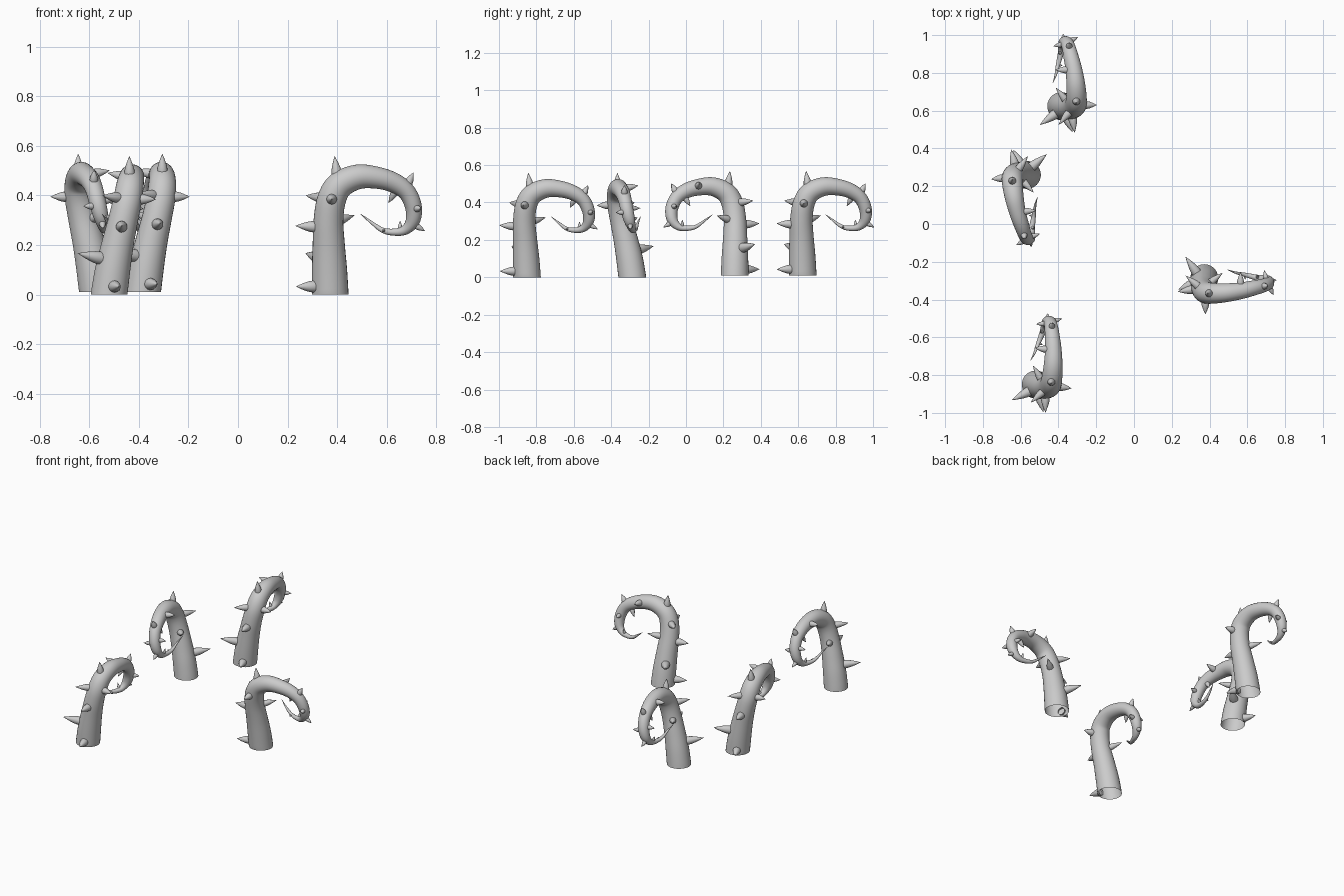
import bpy, bmesh, math
from mathutils import Vector

if "Cube" in bpy.data.objects:
    bpy.data.objects.remove(bpy.data.objects["Cube"])

# Tentacle centre line: forward, sideways (right), height, radius
PATH = [
    (0, 0, 0, .074), (-.003, .015, .1, .071), (-.006, .035, .2, .065),
    (-.007, .058, .3, .060), (.006, .075, .385, .058), (.04, .080, .443, .055),
    (.112, .077, .475, .050), (.192, .067, .471, .044), (.260, .052, .450, .040),
    (.309, .040, .414, .036), (.335, .028, .358, .034), (.335, .015, .305, .030),
    (.313, .005, .269, .022), (.277, -.003, .253, .016), (.216, -.018, .258, .011),
    (.164, -.030, .293, .006), (.123, -.045, .325, .001)]

# Thorns: position along path, direction (forward, right, up), length, radius
THORNS = [
    (.4, (-1, .4, 0), .075, .024), (1.35, (-.6, -.85, .2), .10, .026),
    (2.7, (-1, .15, .05), .073, .023), (2.85, (.107, -.085, .035), .078, .020),
    (4, (0, 1, 0), .057, .021), (4, (-.106, -.09, .015), .08, .021),
    (4.85, (-.12, 0, 1), .068, .021), (7, (0, -1, .2), .058, .019),
    (8.3, (-.5, -.2, -.85), .045, .015), (8.8, (.45, 0, .9), .042, .017),
    (10.2, (.4, .9, 0), .036, .014), (11.4, (.85, 0, -.5), .036, .013),
    (9.8, (-.2, -1, 0), .04, .014), (12.9, (0, -.3, 1), .03, .009),
    (14, (0, 1, 0), .015, .006)]


def sample(p):
    """Smooth point and radius at path position p."""
    i = min(int(p), len(PATH) - 2)
    t = p - i
    q = [PATH[min(max(i + k, 0), len(PATH) - 1)] for k in (-1, 0, 1, 2)]
    v = [.5 * (2 * b + (c - a) * t + (2 * a - 5 * b + 4 * c - d) * t ** 2
               + (3 * b - a - 3 * c + d) * t ** 3) for a, b, c, d in zip(*q)]
    return Vector((v[0], -v[1], v[2])), max(v[3], .0008)


def loft(bm, rings, sides):
    """Skin rings given as (centre, radius, axis u, axis v), closed at the far end."""
    prev = None
    for c, r, u, v in rings:
        ring = [bm.verts.new(c + r * (u * math.cos(a) + v * math.sin(a)))
                for a in (2 * math.pi * k / sides for k in range(sides))]
        if prev:
            for k in range(sides):
                j = (k + 1) % sides
                bm.faces.new((prev[k], prev[j], ring[j], ring[k]))
        prev = ring
    bm.faces.new(prev)


def finish(bm, name):
    for f in bm.faces:
        f.smooth = True
    mesh = bpy.data.meshes.new(name)
    bm.to_mesh(mesh)
    bm.free()
    return mesh


# Curling body, open underneath
bm = bmesh.new()
STEPS = (len(PATH) - 1) * 5
rings, u = [], Vector((1, 0, 0))
for s in range(STEPS + 1):
    p = s / 5
    c, r = sample(p)
    d = (sample(min(p + .05, 16))[0] - sample(max(p - .05, 0))[0]).normalized()
    if s == 0:
        d = Vector((0, 0, 1))
    u = (u - d * u.dot(d)).normalized()
    rings.append((c, r, u, d.cross(u)))
loft(bm, rings, 28)
body = finish(bm, "tentacle_body")

# Bulging pointed thorns
bm = bmesh.new()
PROFILE = [(0, 1), (.2, .92), (.4, .75), (.6, .53), (.8, .28), (.93, .1), (1, .01)]
for p, d, length, rad in THORNS:
    c, r = sample(p)
    d = Vector((d[0], -d[1], d[2])).normalized()
    sink = min(.4 * r, .012)
    start = c + d * (r - sink)
    u = d.orthogonal().normalized()
    v = d.cross(u)
    shape = [(-sink * .0, 1)] + [(sink + h * length, w) for h, w in PROFILE]
    loft(bm, [(start + d * h, rad * w, u, v) for h, w in shape], 14)
thorns = finish(bm, "tentacle_thorns")

# Four copies: position and heading
for n, (x, y, z, heading) in enumerate([
        (.372, -.287, 0, 0), (-.385, .624, .01, 90),
        (-.567, .26, .01, -85), (-.52, -.85, 0, 82)], 1):
    for label, mesh in (("body", body), ("thorns", thorns)):
        ob = bpy.data.objects.new(f"tentacle_{label}_{n}", mesh)
        ob.location = (x, y, z)
        ob.rotation_euler.z = math.radians(heading)
        bpy.context.collection.objects.link(ob)
